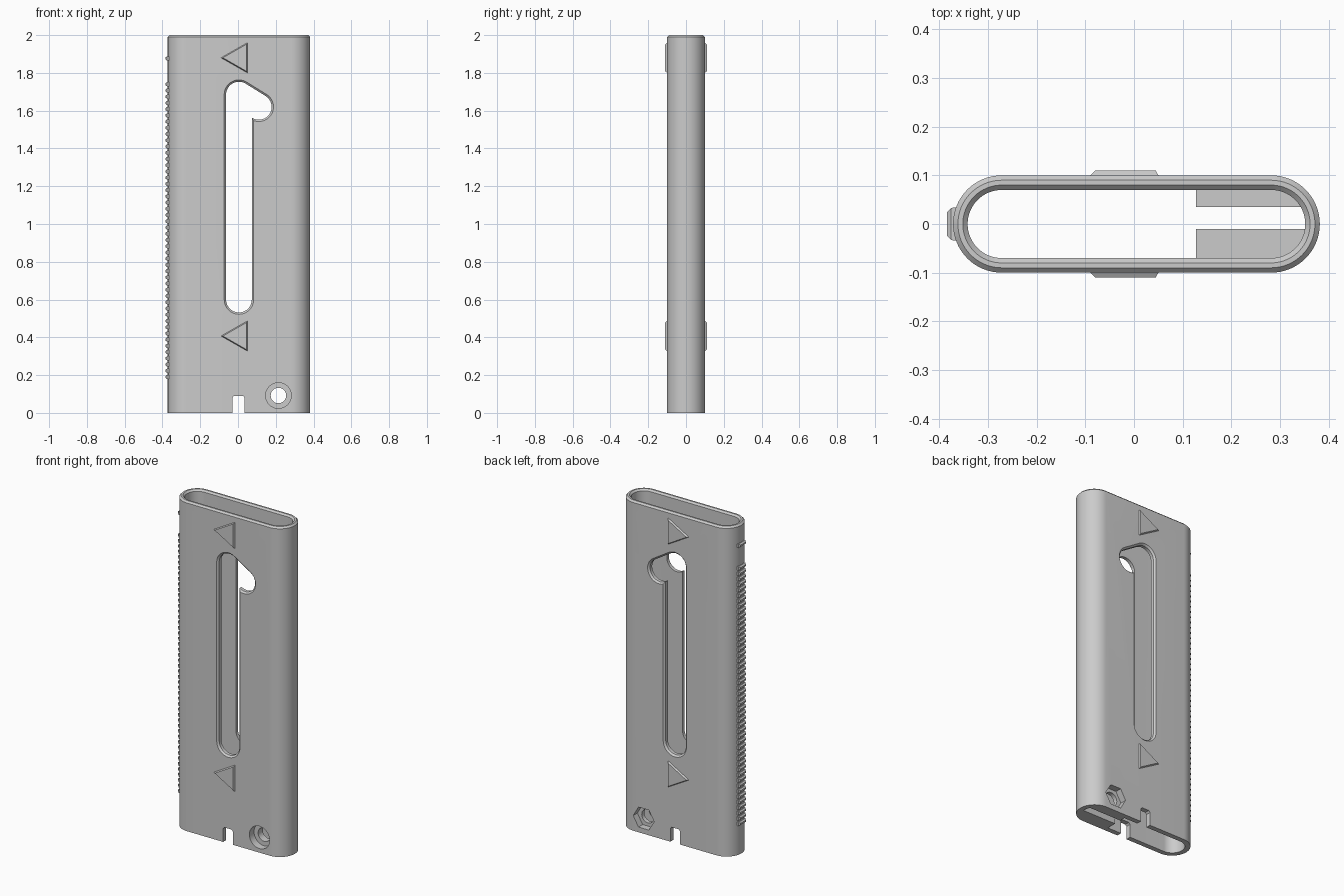
import bpy, bmesh, math

if "Cube" in bpy.data.objects:
    bpy.data.objects.remove(bpy.data.objects["Cube"], do_unlink=True)

grey = bpy.data.materials.new("light_grey_plastic")
grey.use_nodes = True
COLOUR = (0.6, 0.6, 0.6, 1)
grey.diffuse_color = COLOUR
grey.node_tree.nodes["Principled BSDF"].inputs["Base Color"].default_value = COLOUR

CX = 0.005      # centre line of the sleeve
HALF = 0.277    # half length of the straight sides
HEIGHT = 2.0


def arc(cx, cy, r, start, end, n=24):
    """Points along an arc, angles in degrees."""
    angles = [math.radians(start + (end - start) * i / n) for i in range(n + 1)]
    return [(cx + r * math.cos(a), cy + r * math.sin(a)) for a in angles]


def loft(name, rings, closed_loop=False):
    """Skin a list of equal-length rings; cap the ends unless it loops round."""
    bm = bmesh.new()
    loops = [[bm.verts.new(p) for p in ring] for ring in rings]
    pairs = list(zip(loops, loops[1:]))
    if closed_loop:
        pairs.append((loops[-1], loops[0]))
    else:
        bm.faces.new(loops[0])
        bm.faces.new(loops[-1])
    for a, b in pairs:
        for i in range(len(a)):
            j = (i + 1) % len(a)
            bm.faces.new((a[i], a[j], b[j], b[i]))
    bmesh.ops.recalc_face_normals(bm, faces=bm.faces)
    mesh = bpy.data.meshes.new(name)
    bm.to_mesh(mesh)
    bm.free()
    mesh.materials.append(grey)
    obj = bpy.data.objects.new(name, mesh)
    bpy.context.collection.objects.link(obj)
    return obj


def at_z(points, z):
    return [(x, y, z) for x, y in points]


def at_y(points, y):
    return [(x, y, z) for x, z in points]


def combine(target, tool, operation):
    """Apply a boolean and discard the tool."""
    mod = target.modifiers.new(operation.lower(), "BOOLEAN")
    mod.operation, mod.solver, mod.object = operation, "EXACT", tool
    bpy.context.view_layer.objects.active = target
    bpy.ops.object.modifier_apply(modifier=mod.name)
    bpy.data.objects.remove(tool, do_unlink=True)


def smooth(obj):
    bpy.ops.object.select_all(action="DESELECT")
    obj.select_set(True)
    bpy.context.view_layer.objects.active = obj
    bpy.ops.object.shade_smooth_by_angle(angle=math.radians(25))


def stadium(r):
    return arc(CX + HALF, 0, r, -90, 90, 32) + arc(CX - HALF, 0, r, 90, 270, 32)


# Hollow sleeve with a chamfered rim
profile = [(0.1, 0), (0.1, HEIGHT - 0.01), (0.09, HEIGHT),
           (0.08, HEIGHT), (0.07, HEIGHT - 0.01), (0.07, 0)]
sleeve = loft("sleeve", [at_z(stadium(r), z) for r, z in profile], True)

# Inner screw and nut blocks, with a gap between them
BLOCK_X, BLOCK_TOP, R = 0.127, 0.19, 0.08
for name, low, high in (("nut_block", 0.035, R), ("screw_block", -R, -0.01)):
    start, end = (math.degrees(math.asin(y / R)) for y in (low, high))
    section = arc(CX + HALF, 0, R, start, end) + [(BLOCK_X, high), (BLOCK_X, low)]
    block = loft(name, [at_z(section, 0), at_z(section, BLOCK_TOP)])
    combine(sleeve, block, "UNION")


# Hooked slot through both walls, with chamfered edges
def slot(r):
    top, hook = (CX, 1.685), (0.11, 1.62)
    tangent = math.degrees(math.atan2(hook[0] - top[0], top[1] - hook[1]))
    inner = -math.degrees(math.acos((CX + r - hook[0]) / r))
    return (arc(CX, 0.6, r, 180, 360) + arc(*hook, r, inner, tangent)
            + arc(*top, r, tangent, 180))


combine(sleeve, loft("slot_cutter", [at_y(slot(r), y) for r, y in (
    (0.088, -0.11), (0.068, -0.09), (0.068, 0.09), (0.088, 0.11))]), "DIFFERENCE")

# Bottom notch with clipped corners
notch = [(-0.03, -0.05), (0.035, -0.05), (0.035, 0.08),
         (0.027, 0.09), (-0.022, 0.09), (-0.03, 0.08)]
combine(sleeve, loft("notch_cutter", [at_y(notch, -0.2), at_y(notch, 0.2)]), "DIFFERENCE")

# Screw hole, round counterbore at the front, hexagonal pocket at the back
for name, r, sides, y0, y1 in (("hole_cutter", 0.041, 32, -0.2, 0.2),
                               ("counterbore_cutter", 0.068, 32, -0.2, -0.055),
                               ("hex_cutter", 0.07, 6, 0.06, 0.2)):
    ring = arc(0.214, 0.092, r, 0, 360, sides)[:-1]
    combine(sleeve, loft(name, [at_y(ring, y0), at_y(ring, y1)]), "DIFFERENCE")
smooth(sleeve)

# Raised arrow triangles on front and back
for label, zc in (("upper", 1.88), ("lower", 0.407)):
    for side, s in (("front", -1), ("back", 1)):
        rings = []
        for k, y in ((1, 0.095), (1, 0.1), (0.89, 0.11)):
            tri = [(0.003 + k * dx, zc + k * dz)
                   for dx, dz in ((-0.093, 0), (0.047, -0.08), (0.047, 0.08))]
            rings.append(at_y(tri, s * y))
        loft(f"{label}_{side}_arrow", rings)

# Grip ridges down the narrow edge, plus one separate marker ridge
COUNT = 48
heights = [0.19 + i * (1.74 - 0.19) / (COUNT - 1) for i in range(COUNT)] + [1.877]
for i, zc in enumerate(heights):
    rings = []
    for x, hy, hz in ((-0.36, 0.035, 0.011), (-0.376, 0.033, 0.011), (-0.384, 0.025, 0.005)):
        rings.append([(x, a * hy, zc + b * hz)
                      for a, b in ((-1, -1), (1, -1), (1, 1), (-1, 1))])
    loft(f"grip_ridge_{i + 1}" if i < COUNT else "marker_ridge", rings)
